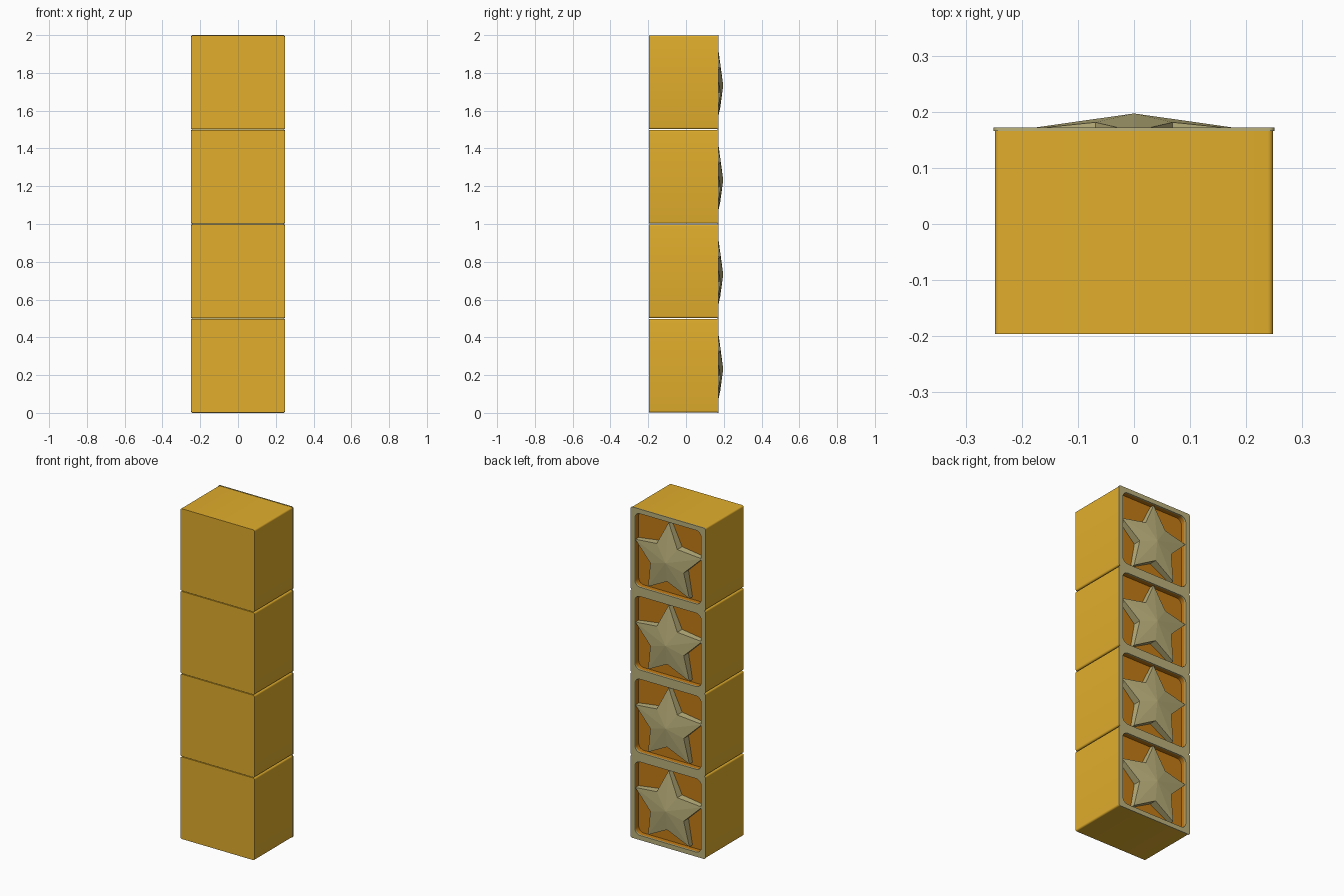
import bpy, bmesh
from math import sin, cos, pi

if "Cube" in bpy.data.objects:
    bpy.data.objects.remove(bpy.data.objects["Cube"])


def material(name, color):
    m = bpy.data.materials.new(name)
    m.diffuse_color = (*color, 1)
    m.use_nodes = True
    m.node_tree.nodes["Principled BSDF"].inputs["Base Color"].default_value = m.diffuse_color
    return m


GOLD = material("gold", (0.75, 0.42, 0.025))
ORANGE = material("dark_orange", (0.55, 0.20, 0.008))
KHAKI = material("khaki", (0.50, 0.44, 0.20))


def rounded_square(half, radius, steps=5):
    pts = []
    for k, (sx, sz) in enumerate([(1, 1), (-1, 1), (-1, -1), (1, -1)]):
        for i in range(steps + 1):
            a = (k + i / steps) * pi / 2
            pts.append((sx * (half - radius) + radius * cos(a),
                        sz * (half - radius) + radius * sin(a)))
    return pts


def loft(name, mat, z, sections, cap_first=False, cap_last=False, apex=None):
    """Join (profile, y) sections that have equal point counts."""
    bm = bmesh.new()
    rings = []
    for profile, y in sections:
        ys = y if isinstance(y, list) else [y] * len(profile)
        rings.append([bm.verts.new((p[0], d, p[1])) for p, d in zip(profile, ys)])
    n = len(rings[0])
    for a, b in zip(rings, rings[1:]):
        for i in range(n):
            j = (i + 1) % n
            bm.faces.new((a[i], b[i], b[j], a[j]))
    if cap_first:
        bm.faces.new(rings[0])
    if cap_last:
        bm.faces.new(rings[-1][::-1])
    if apex is not None:
        tip = bm.verts.new((0, apex, 0))
        for i in range(n):
            bm.faces.new((rings[-1][i], tip, rings[-1][(i + 1) % n]))
    bm.normal_update()
    mesh = bpy.data.meshes.new(name)
    bm.to_mesh(mesh)
    bm.free()
    mesh.materials.append(mat)
    ob = bpy.data.objects.new(name, mesh)
    ob.location.z = z
    bpy.context.collection.objects.link(ob)
    bpy.context.view_layer.objects.active = ob
    bpy.ops.object.select_all(action='DESELECT')
    ob.select_set(True)
    bpy.ops.object.shade_smooth_by_angle(angle=0.5 if apex is None else 0.05)
    return ob


FLOOR, RIM, LIP, PEAK, FRONT = 0.135, 0.166, 0.172, 0.197, -0.196
body = rounded_square(0.248, 0.010)
outer = rounded_square(0.250, 0.010)
inner = rounded_square(0.222, 0.035)

# five-pointed star outline with a shallow faceted slope to its centre
radii = [0.235 if i % 2 == 0 else 0.117 for i in range(10)]
star = [(r * cos(pi / 2 + i * pi / 5), r * sin(pi / 2 + i * pi / 5))
        for i, r in enumerate(radii)]
slope_y = [PEAK - 0.135 * r for r in radii]

for k in range(4):
    z = 0.25 + 0.5 * k
    # solid block
    loft(f"block_{k}", GOLD, z, [(body, FRONT), (body, RIM)], cap_first=True)
    # thin border around the back opening
    loft(f"border_{k}", KHAKI, z,
         [(body, RIM), (outer, RIM), (outer, LIP), (inner, LIP), (inner, RIM - 0.004)])
    # recessed panel
    loft(f"recess_{k}", ORANGE, z, [(inner, RIM - 0.004), (inner, FLOOR)], cap_last=True)
    # raised star
    loft(f"star_{k}", KHAKI, z - 0.017, [(star, FLOOR), (star, slope_y)], apex=PEAK)
